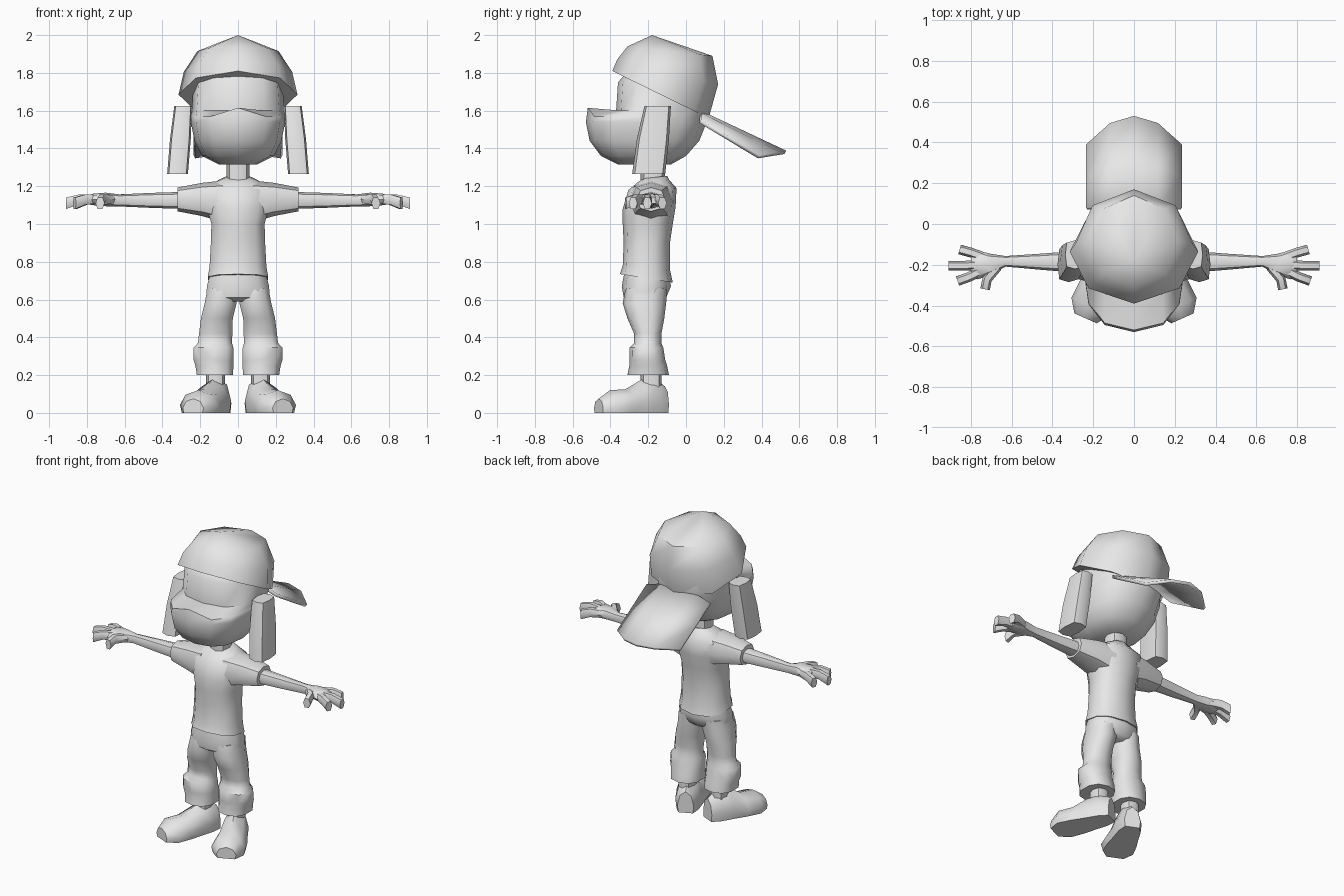
import bpy, bmesh, math
from mathutils import Vector

cube = bpy.data.objects.get("Cube")
if cube:
    bpy.data.objects.remove(cube, do_unlink=True)

GREY = (0.8, 0.8, 0.8, 1)
clay = bpy.data.materials.new("plain grey")
clay.use_nodes = True
clay.diffuse_color = GREY
clay.node_tree.nodes["Principled BSDF"].inputs["Base Color"].default_value = GREY


def finish(name, bm, mirror=False, angle=45):
    bmesh.ops.recalc_face_normals(bm, faces=bm.faces)
    mesh = bpy.data.meshes.new(name)
    bm.to_mesh(mesh)
    bm.free()
    mesh.materials.append(clay)
    ob = bpy.data.objects.new(name, mesh)
    bpy.context.collection.objects.link(ob)
    bpy.ops.object.select_all(action='DESELECT')
    ob.select_set(True)
    bpy.context.view_layer.objects.active = ob
    bpy.ops.object.shade_smooth_by_angle(angle=math.radians(angle))
    if mirror:
        ob.modifiers.new("Mirror", 'MIRROR').use_mirror_merge = False
    return ob


def ellipse(c, u, v, n, sq=1.0):
    """Closed ring around c; sq below 1 makes it boxier."""
    def f(t):
        return math.copysign(abs(t) ** sq, t) if abs(t) > 1e-6 else 0
    angles = [2 * math.pi * i / n for i in range(n)]
    return [c + u * f(math.cos(a)) + v * f(math.sin(a)) for a in angles]


def ring(x, rx, front, back, n=10, sq=0.85):
    """Ring through a front (y, z) and a back (y, z) point."""
    a, b = Vector((x, *front)), Vector((x, *back))
    return ellipse((a + b) / 2, (a - b) / 2, Vector((rx, 0, 0)), n, sq)


def flat(z, x, rx, y0, y1, n=10, sq=0.85):
    return ring(x, rx, (y0, z), (y1, z), n, sq)


def tube(stations, n=8):
    """Rings along a path; each station is x, y, z, half width, half height."""
    pts = [Vector(s[:3]) for s in stations]
    out = []
    for i, s in enumerate(stations):
        d = pts[min(i + 1, len(pts) - 1)] - pts[max(i - 1, 0)]
        side = Vector((d.y, -d.x, 0)).normalized()
        out.append(ellipse(pts[i], side * s[3], Vector((0, 0, s[4])), n, 0.85))
    return out


def loft(name, rings, mirror=False, tip=None, angle=45):
    bm = bmesh.new()
    vs = [[bm.verts.new(p) for p in r] for r in rings]
    n = len(vs[0])
    for a, b in zip(vs, vs[1:]):
        for i in range(n):
            j = (i + 1) % n
            bm.faces.new((a[i], a[j], b[j], b[i]))
    bm.faces.new(vs[0])
    if tip:
        t = bm.verts.new(tip)
        for i in range(n):
            bm.faces.new((vs[-1][i], vs[-1][(i + 1) % n], t))
    else:
        bm.faces.new(vs[-1])
    return finish(name, bm, mirror, angle)


# Head with a broad muzzle and a small nose ridge
head = [flat(z, 0, rx, y0, y1, 12, 0.8) for z, rx, y0, y1 in (
    (1.315, 0.10, -0.36, -0.08), (1.36, 0.19, -0.45, 0.0),
    (1.44, 0.23, -0.51, 0.07), (1.54, 0.25, -0.53, 0.11),
    (1.57, 0.25, -0.52, 0.115), (1.60, 0.245, -0.37, 0.115),
    (1.75, 0.235, -0.36, 0.11), (1.82, 0.20, -0.30, 0.08))]
head[4][0].z = 1.615
loft("head", head, angle=60)

# Hanging ear flaps
loft("ears", [flat(z, x, rx, y0, y1, 8, 0.5) for z, x, rx, y0, y1 in (
    (1.265, 0.32, 0.055, -0.285, -0.11), (1.45, 0.305, 0.055, -0.26, -0.09),
    (1.625, 0.29, 0.047, -0.22, -0.08))], mirror=True)

# Tilted cap crown
loft("cap_crown", [ring(0, rx, f, b, 8, 1.0) for rx, f, b in (
    (0.315, (-0.39, 1.81), (0.12, 1.56)), (0.287, (-0.365, 1.87), (0.17, 1.74)),
    (0.215, (-0.31, 1.94), (0.14, 1.89)))], tip=(0, -0.18, 2.0), angle=50)

# Arched cap visor, pointing backwards
bm = bmesh.new()
rows = []
for s in (-1, -0.5, 0, 0.5, 1):
    drop = 0.07 * s * s
    end = 0.53 - 0.14 * s * s
    row = []
    for t in (0, 0.5, 1):
        y = 0.08 + (end - 0.08) * t
        z = 1.60 - 0.47 * (y - 0.08) - drop * (0.7 + 0.6 * t)
        row.append(bm.verts.new((0.235 * s, y, z)))
    rows.append(row)
for a, b in zip(rows, rows[1:]):
    for i in range(2):
        bm.faces.new((a[i], b[i], b[i + 1], a[i + 1]))
visor = finish("cap_visor", bm)
solid = visor.modifiers.new("Thickness", 'SOLIDIFY')
solid.thickness = 0.02

# Neck
loft("neck", [flat(z, 0, 0.062, -0.24, -0.11, 8) for z in (1.18, 1.37)])

# Shirt body with flared hem, and sleeves
loft("shirt", [ring(0, rx, f, b) for rx, f, b in (
    (0.167, (-0.35, 0.735), (-0.07, 0.69)), (0.157, (-0.335, 0.78), (-0.085, 0.76)),
    (0.15, (-0.33, 0.9), (-0.085, 0.9)), (0.147, (-0.335, 1.0), (-0.07, 1.0)),
    (0.17, (-0.335, 1.08), (-0.055, 1.09)), (0.175, (-0.305, 1.18), (-0.05, 1.19)),
    (0.11, (-0.25, 1.225), (-0.09, 1.235)), (0.07, (-0.23, 1.24), (-0.1, 1.255)))])
loft("sleeves", tube((
    (0.08, -0.185, 1.12, 0.12, 0.11), (0.19, -0.185, 1.13, 0.105, 0.088),
    (0.32, -0.185, 1.13, 0.075, 0.063))), mirror=True)

# Arms, palms and fingers
loft("arms", tube((
    (0.26, -0.185, 1.125, 0.055, 0.046), (0.45, -0.185, 1.125, 0.04, 0.04),
    (0.63, -0.183, 1.125, 0.026, 0.032), (0.70, -0.195, 1.13, 0.05, 0.036),
    (0.77, -0.20, 1.13, 0.072, 0.03), (0.80, -0.20, 1.125, 0.055, 0.02))), mirror=True)
fingers = {"outer": ((0.73, -0.165), (0.80, -0.14), (0.855, -0.125)),
           "middle": ((0.75, -0.20), (0.84, -0.205), (0.91, -0.205)),
           "inner": ((0.74, -0.225), (0.81, -0.26), (0.865, -0.28)),
           "thumb": ((0.67, -0.21), (0.72, -0.27), (0.73, -0.32))}
for part, path in fingers.items():
    loft(part + "_fingers" if part != "thumb" else "thumbs", tube([
        (*p, z, 0.024, h) for p, z, h in zip(path, (1.13, 1.13, 1.11), (0.026, 0.03, 0.034))
    ], 6), mirror=True)

# Trousers: hips, then baggy legs with thick cuffs
loft("trouser_hips", [flat(z, 0, rx, y0, y1) for z, rx, y0, y1 in (
    (0.59, 0.12, -0.30, -0.13), (0.61, 0.175, -0.33, -0.105),
    (0.67, 0.172, -0.34, -0.08), (0.75, 0.15, -0.325, -0.09))])
loft("trouser_legs", [flat(z, x, rx, y0, y1) for z, x, rx, y0, y1 in (
    (0.20, 0.122, 0.10, -0.31, -0.09), (0.25, 0.125, 0.105, -0.30, -0.10),
    (0.28, 0.13, 0.11, -0.30, -0.11), (0.345, 0.13, 0.11, -0.30, -0.12),
    (0.37, 0.122, 0.094, -0.275, -0.13), (0.42, 0.118, 0.092, -0.275, -0.13),
    (0.50, 0.112, 0.088, -0.31, -0.115), (0.58, 0.092, 0.088, -0.335, -0.105),
    (0.66, 0.085, 0.08, -0.32, -0.10))], mirror=True)

# Ankles
loft("ankles", [flat(z, 0.12, 0.05, -0.24, -0.13, 8) for z in (0.12, 0.24)], mirror=True)

# Shoes, toes turned outwards
yaw = math.radians(24)
ahead = Vector((math.sin(yaw), -math.cos(yaw), 0))
across = Vector((math.cos(yaw), math.sin(yaw), 0))
outline = ((-0.9, 0), (-1, 0.35), (-0.7, 0.8), (0, 1), (0.7, 0.8), (1, 0.35), (0.9, 0))
shoe = []
for t, half, height in ((-0.01, 0.05, 0.14), (0.05, 0.075, 0.185), (0.13, 0.085, 0.175),
                        (0.22, 0.1, 0.125), (0.31, 0.105, 0.12), (0.375, 0.06, 0.075)):
    base = Vector((0.085, -0.12, 0)) + ahead * t
    shoe.append([base + across * (half * w) + Vector((0, 0, height * h)) for w, h in outline])
loft("shoes", shoe, mirror=True)
